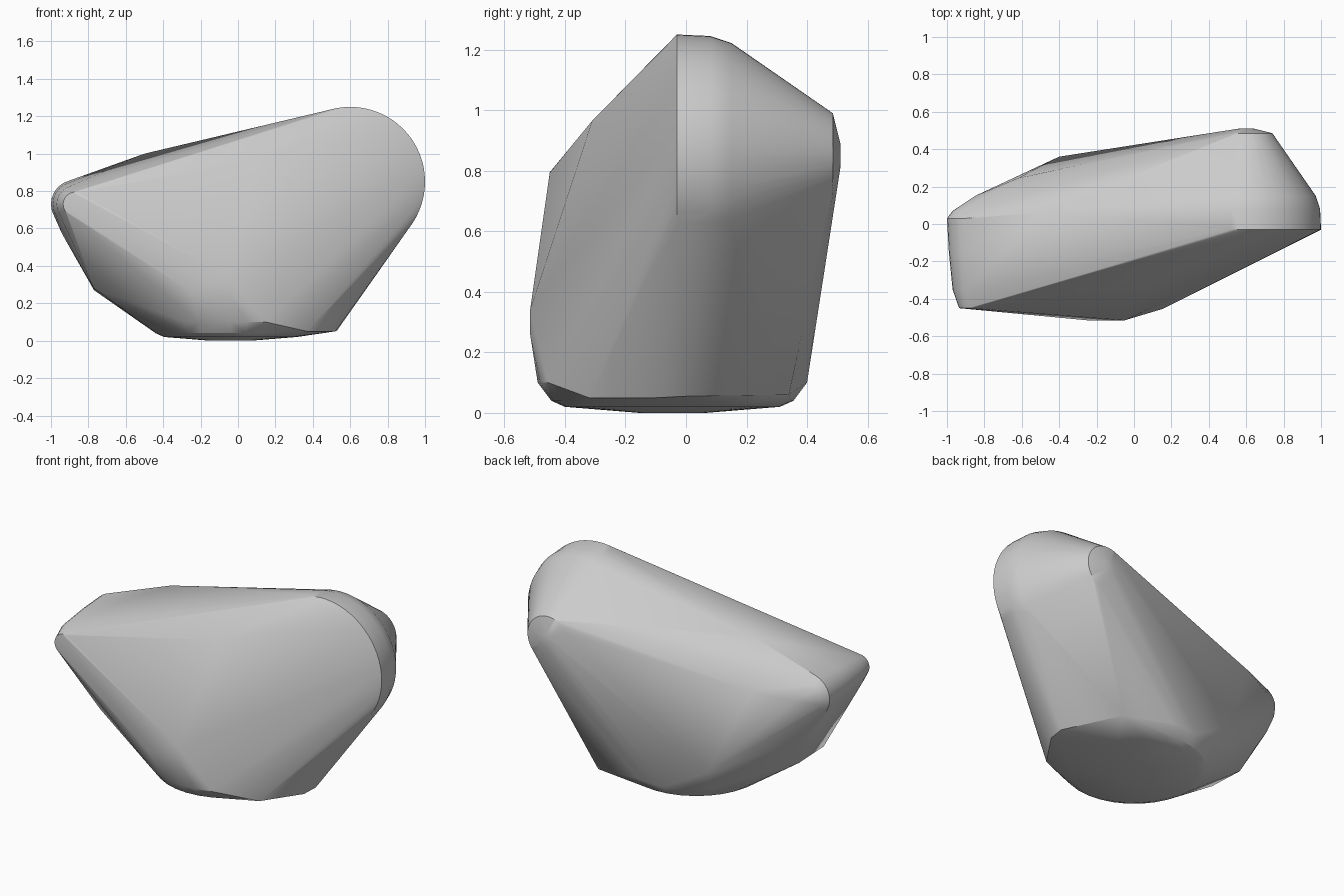
import bpy
import bmesh
from math import cos, sin, tau
from mathutils import Vector

default_cube = bpy.data.objects.get("Cube")
if default_cube:
    bpy.data.objects.remove(default_cube, do_unlink=True)

bm = bmesh.new()


def corner(x, y, z):
    """Add one corner of the stone."""
    bm.verts.new(Vector((x, y, z)))


def upright_ring(center_x, center_z, y, radius, steps):
    """Circle of points facing the front."""
    for step in range(steps):
        angle = tau * step / steps
        corner(center_x + radius * cos(angle), y, center_z + radius * sin(angle))


def level_ring(center_x, center_y, z, radius, steps):
    """Circle of points lying flat."""
    for step in range(steps):
        angle = tau * step / steps
        corner(center_x + radius * cos(angle), center_y + radius * sin(angle), z)


# Large rounded end: wide at the front rim, narrowing to the back
for y, radius in ((-.03, .4), (.08, .395), (.15, .372), (.485, .14)):
    upright_ring(.6, .85, y, radius, 64)
upright_ring(.6, .85, .51, .04, 8)

# Small rounded end, tapering towards the front
for y, radius in ((.03, .13), (-.15, .12), (-.35, .1), (-.45, .065)):
    upright_ring(-.87, .73, y, radius, 24)
upright_ring(-.87, .73, .07, .1, 24)

# Underside of the small end
corner(-.94, .03, .57)
corner(-.85, .08, .46)
corner(-.77, 0, .27)
corner(-.77, -.24, .28)

# Rounded base
for z, radius in ((.1, .445), (.04, .4), (.02, .355), (0, .11)):
    level_ring(-.04, -.045, z, radius, 32)

# Base corners towards the large end
corner(.53, 0, .055)
corner(.52, -.1, .05)
corner(.37, -.32, .05)
corner(.36, .34, .06)

# Front facets
corner(.1, -.31, .965)
corner(-.05, -.515, .34)
corner(-.05, -.515, .26)
corner(-.25, -.515, .26)
corner(.15, -.455, .1)

# Top ridge and back facets
corner(-.5, .06, 1)
corner(-.62, .245, .76)
corner(-.4, .36, .25)
corner(-.85, .15, .73)

# Wrap everything in one convex skin
hull = bmesh.ops.convex_hull(bm, input=bm.verts[:])
bmesh.ops.delete(bm, geom=[v for v in bm.verts if not v.link_faces], context='VERTS')
bmesh.ops.recalc_face_normals(bm, faces=bm.faces[:])
bmesh.ops.dissolve_limit(bm, angle_limit=.01, verts=bm.verts[:], edges=bm.edges[:])

mesh = bpy.data.meshes.new("stone")
bm.to_mesh(mesh)
bm.free()
stone = bpy.data.objects.new("stone", mesh)
bpy.context.collection.objects.link(stone)

# Plain grey stone
grey = bpy.data.materials.new("stone grey")
grey.use_nodes = True
color = (.6, .6, .6, 1)
grey.diffuse_color = color
grey.node_tree.nodes["Principled BSDF"].inputs["Base Color"].default_value = color
mesh.materials.append(grey)

bpy.ops.object.select_all(action='DESELECT')
stone.select_set(True)
bpy.context.view_layer.objects.active = stone
bpy.ops.object.shade_smooth_by_angle(angle=.5)
